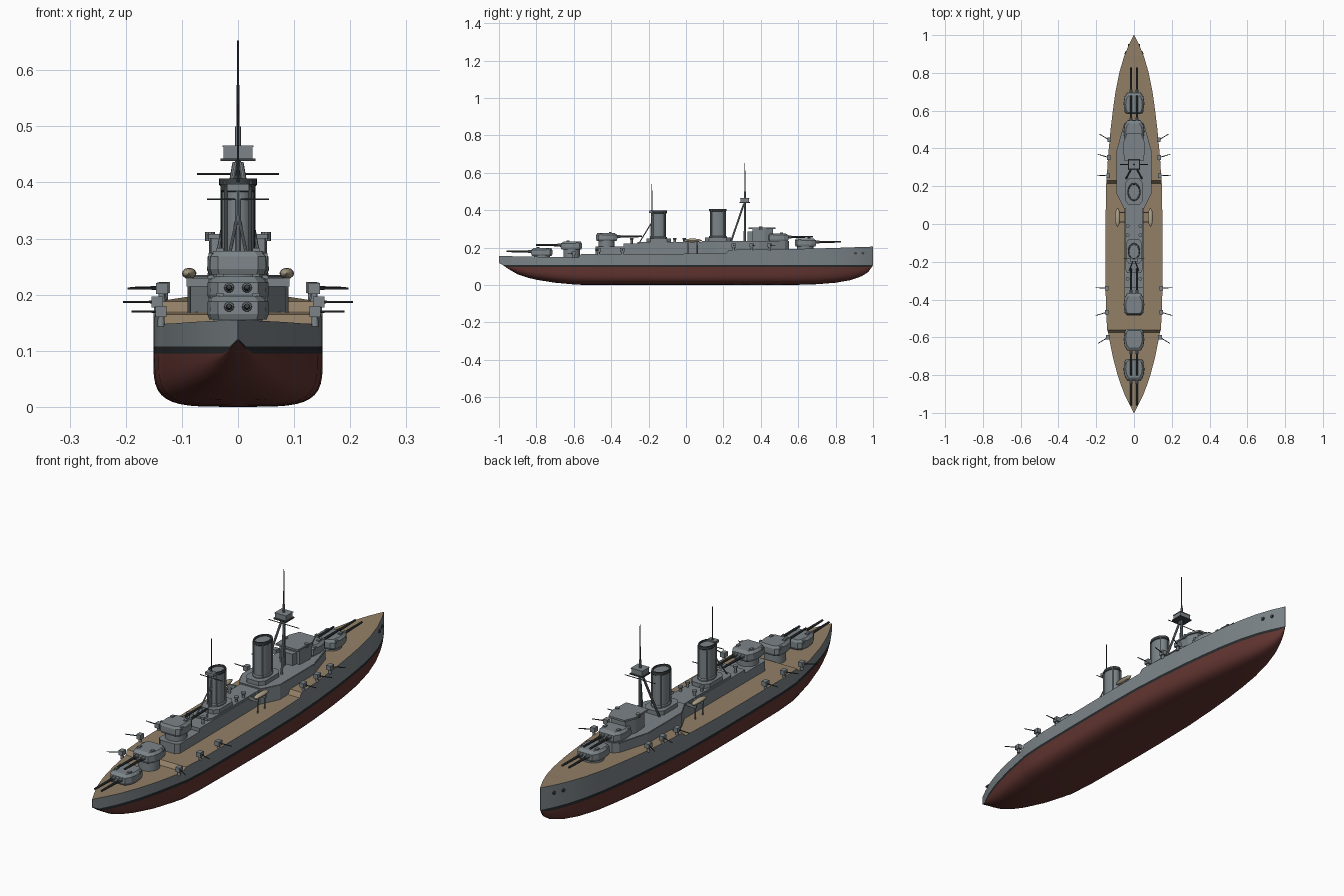
import bpy, bmesh, math
from mathutils import Vector

if "Cube" in bpy.data.objects:
    bpy.data.objects.remove(bpy.data.objects["Cube"])


def material(name, r, g, b):
    m = bpy.data.materials.new(name)
    m.diffuse_color = (r, g, b, 1)
    m.use_nodes = True
    m.node_tree.nodes["Principled BSDF"].inputs["Base Color"].default_value = m.diffuse_color
    return m


GREY = material("grey_paint", 0.20, 0.23, 0.245)
RED = material("red_bottom", 0.12, 0.035, 0.03)
BLACK = material("black_band", 0.02, 0.023, 0.025)
WOOD = material("deck_wood", 0.29, 0.215, 0.135)
STEEL = material("dark_steel", 0.05, 0.057, 0.06)
CANVAS = material("boat_canvas", 0.42, 0.36, 0.25)


def finish(name, bm, mats, smooth=False):
    bmesh.ops.recalc_face_normals(bm, faces=bm.faces)
    me = bpy.data.meshes.new(name)
    bm.to_mesh(me)
    bm.free()
    for m in mats:
        me.materials.append(m)
    ob = bpy.data.objects.new(name, me)
    bpy.context.collection.objects.link(ob)
    if smooth:
        bpy.ops.object.select_all(action='DESELECT')
        ob.select_set(True)
        bpy.context.view_layer.objects.active = ob
        bpy.ops.object.shade_smooth_by_angle(angle=math.radians(35))
    return ob


def loft(name, rings, mat=GREY, smooth=False):
    """Skin closed rings of points and cap both ends."""
    bm = bmesh.new()
    rs = [[bm.verts.new(p) for p in r] for r in rings]
    n = len(rs[0])
    for a, b in zip(rs, rs[1:]):
        for i in range(n):
            bm.faces.new((a[i], a[(i + 1) % n], b[(i + 1) % n], b[i]))
    bm.faces.new(rs[0])
    bm.faces.new(rs[-1])
    return finish(name, bm, [mat], smooth)


def prism(name, half, z0, z1, mat=GREY):
    """Extrude a plan given by its starboard (x, y) points, mirrored in x."""
    plan = half + [(-x, y) for x, y in reversed(half)]
    return loft(name, [[(x, y, z) for x, y in plan] for z in (z0, z1)], mat)


def box(name, x, y, z, mat=GREY):
    plan = [(x[0], y[0]), (x[1], y[0]), (x[1], y[1]), (x[0], y[1])]
    return loft(name, [[(a, b, c) for a, b in plan] for c in z], mat)


def lathe(name, cx, cy, prof, ry=1.0, mat=GREY, n=28):
    """Stack of (radius, z) rings; ry stretches the plan fore and aft."""
    rings = [[(cx + r * math.cos(2 * math.pi * i / n), cy + ry * r * math.sin(2 * math.pi * i / n), z)
              for i in range(n)] for r, z in prof]
    return loft(name, rings, mat, True)


def rod(name, a, b, r0, r1=None, mat=STEEL, n=10):
    a, b = Vector(a), Vector(b)
    q = (b - a).to_track_quat('Z', 'Y')
    rings = [[p + q @ Vector((r * math.cos(2 * math.pi * i / n), r * math.sin(2 * math.pi * i / n), 0))
              for i in range(n)] for p, r in ((a, r0), (b, r1 or r0))]
    return loft(name, rings, mat, True)


# Hull stations: y, half width, keel height, deck height
stations = [(-1, .001, .118, .155), (-.975, .014, .104, .1545), (-.95, .027, .086, .154), (-.9, .051, .057, .153),
            (-.85, .070, .040, .152), (-.8, .087, .028, .151), (-.7, .113, .012, .149), (-.6, .133, .003, .148),
            (-.575, .137, .002, .148), (-.56, .142, .001, .165), (-.45, .149, 0, .165), (-.2, .151, 0, .166),
            (0, .151, 0, .167), (.215, .147, 0, .170), (.23, .145, 0, .188), (.35, .138, 0, .189), (.5, .124, 0, .191),
            (.6, .112, .001, .193), (.7, .098, .004, .195), (.8, .078, .012, .198), (.88, .055, .026, .201),
            (.94, .031, .047, .203), (.975, .014, .070, .204), (1, .001, .105, .205)]
bm = bmesh.new()
rows = []
for y, w, zk, zd in stations:
    zw = max(.095, zk)
    n = 2 + 2.2 * (1 - abs(y) ** 3)
    half = []
    for i in range(11):
        t = i / 10 * math.pi / 2
        half.append((w * math.sin(t) ** (2 / n), zw - (zw - zk) * max(0, math.cos(t)) ** (2 / n)))
    half += [(w, max(.108, zk + .003)), (w, zd)]
    pts = [(-x, z) for x, z in reversed(half[1:])] + half
    rows.append([bm.verts.new((x, y, z)) for x, z in pts])
m = len(rows[0])
for a, b in zip(rows, rows[1:]):
    for i in range(m):
        f = bm.faces.new((a[i], a[(i + 1) % m], b[(i + 1) % m], b[i]))
        f.material_index = 3 if i == m - 1 else 0 if i in (0, m - 2) else 1 if i in (1, m - 3) else 2
bm.faces.new(rows[0])
bm.faces.new(rows[-1])
finish("hull", bm, [GREY, BLACK, RED, WOOD], True)
for s in (-1, 1):
    for y, x in ((.905, .046), (.945, .029)):
        rod("hawse_hole", (s * (x - .01), y, .17), (s * (x + .003), y + .001, .17), .008)


def turret(y, z, d, deck):
    """Twin turret whose guns point along d (+1 bow, -1 stern)."""
    plan = [(.036, -.056), (.050, -.044), (.055, .0), (.050, .034), (.036, .058)]
    rings = []
    for zz, s, tilt in ((0, .93, 0), (.010, 1, 0), (.032, .98, 0), (.042, .80, -.004)):
        half = [(x * s, y + d * (v * s + tilt), z + zz) for x, v in plan]
        rings.append(half + [(-a, b, c) for a, b, c in reversed(half)])
    loft("turret_house", rings)
    lathe("turret_barbette", 0, y, [(.044, deck), (.044, z + .004)])
    for s in (-1, 1):
        x = s * .016
        rod("gun_mantlet", (x, y + d * .04, z + .022), (x, y + d * .075, z + .023), .010, .008, GREY)
        rod("gun_barrel", (x, y + d * .05, z + .022), (x, y + d * .19, z + .024), .0065, .0045)
        box("sighting_hood", sorted((s * .026, s * .038)), (y + d * .02 - .008, y + d * .02 + .008), (z + .036, z + .047))
    box("rangefinder", (-.053, .053), sorted((y - d * .024, y - d * .036)), (z + .026, z + .038))


for args in ((-.77, .156, -1, .145), (-.612, .190, -1, .145), (-.425, .236, 1, .20),
             (.49, .234, 1, .185), (.638, .207, 1, .185)):
    turret(*args)

# Deckhouses
prism("aft_deckhouse", [(.035, -.485), (.05, -.47), (.05, -.33)], .16, .207)
prism("midship_deckhouse", [(.05, -.335), (.05, .12)], .16, .222)
prism("midship_upper_deck", [(.035, -.26), (.046, -.24), (.046, .10)], .22, .23)
prism("forward_deckhouse", [(.052, .085), (.09, .16), (.09, .39), (.05, .53), (.03, .55)], .165, .235)
prism("forward_deckhouse_edge", [(.054, .083), (.092, .16), (.092, .39), (.052, .532)], .229, .233)

# Bridge
prism("bridge", [(.048, .355), (.052, .42), (.035, .465)], .23, .30)
prism("bridge_roof", [(.053, .335), (.057, .43), (.038, .478)], .30, .308)
prism("conning_tower", [(.03, .33), (.04, .38), (.03, .41)], .23, .285)
for s in (-1, 1):
    rod("bridge_wing_light", (s * .05, .40, .296), (s * .05, .40, .312), .009, mat=GREY)


# Funnels with bases, caps and pipes
def funnel(y, r, z0, z1, stretch):
    b = r * 1.5
    prism("funnel_base", [(b * .6, y - b * 1.5), (b, y - b), (b, y + b), (b * .6, y + b * 1.5)], z0 - .02, z0 + .018)
    lathe("funnel", 0, y, [(r * 1.12, z0), (r * 1.12, z0 + .024), (r, z0 + .028), (r, z1 - .006)], stretch)
    lathe("funnel_cap", 0, y, [(r, z1 - .014), (r * 1.09, z1 - .011), (r * 1.09, z1), (r * .9, z1),
                               (r * .86, z1 - .012)], stretch, STEEL)
    for s in (-1, 1):
        for e in (-1, 1):
            rod("steam_pipe", (s * r * .75, y + e * r * stretch * .78, z0),
                (s * r * .75, y + e * r * stretch * .78, z1 - .004), .003, mat=GREY)


funnel(.17, .031, .235, .407, 1.38)
funnel(-.145, .029, .23, .397, 1.35)

# Tripod foremast with spotting top
rod("foremast", (0, .315, .23), (0, .315, .50), .007, .005, GREY)
rod("fore_topmast", (0, .315, .49), (0, .315, .653), .003, .0015)
for s in (-1, 1):
    rod("tripod_leg", (s * .042, .24, .23), (s * .005, .31, .435), .005, mat=GREY)
prism("spotting_platform", [(.031, .287), (.031, .343)], .438, .443, STEEL)
prism("spotting_top", [(.026, .292), (.026, .338)], .443, .463)
prism("spotting_roof", [(.028, .29), (.028, .34)], .463, .466)
rod("fore_yard", (-.073, .315, .415), (.073, .315, .415), .0017)

# Mainmast behind the aft funnel
rod("mainmast", (0, -.188, .22), (0, -.182, .40), .005, .004, GREY)
rod("main_topmast", (0, -.182, .39), (0, -.182, .54), .0027, .0013)
prism("mainmast_platform", [(.02, -.198), (.02, -.172)], .385, .397)
rod("main_yard", (-.055, -.182, .37), (.055, -.182, .37), .0017)
for s in (-1, 1):
    rod("mainmast_leg", (s * .025, -.25, .225), (s * .003, -.186, .33), .003, mat=GREY)

# Secondary guns, angled along each side: x, y, mount height, fore/aft lean
for x, y, z, lean in ((.131, .445, .189, .6), (.134, .352, .188, .3), (.136, .255, .187, .05),
                      (.144, -.34, .164, .05), (.144, -.467, .164, -.3), (.137, -.60, .147, -.6)):
    up = .024 if z > .17 else .023
    for s in (-1, 1):
        d = Vector((s, lean, 0)).normalized()
        p = Vector((s * x, y, z + up))
        lathe("gun_pedestal", p.x, p.y, [(.007, z - .004), (.005, z + up)], n=12)
        box("gun_shield", (p.x - .010, p.x + .010), (y - .012, y + .012), (p.z - .010, p.z + .010))
        rod("secondary_barrel", p, p + d * .061, .0025, .0018)

# Ship's boats with covers, resting on chocks
for s in (-1, 1):
    rings = []
    for i in range(9):
        t = -1 + i / 4
        r = max(.08, math.sqrt(1 - t * t))
        rings.append([(s * .087 + .013 * r * math.cos(a * math.pi / 6), .035 + t * .05,
                       .238 + .010 * r * math.sin(a * math.pi / 6)) for a in range(12)])
    loft("boat", rings, CANVAS, True)
    for y in (.01, .06):
        box("boat_chock", sorted((s * .045, s * .092)), (y - .003, y + .003), (.215, .230))
        rod("boat_support", (s * .087, y, .16), (s * .087, y, .23), .003, mat=GREY)
    # Vents and searchlights on the centre decks
    for y in (-.06, -.01, -.29):
        lathe("deck_vent", s * .034, y, [(.006, .215), (.006, .242), (.010, .245), (.010, .252)], n=12)
